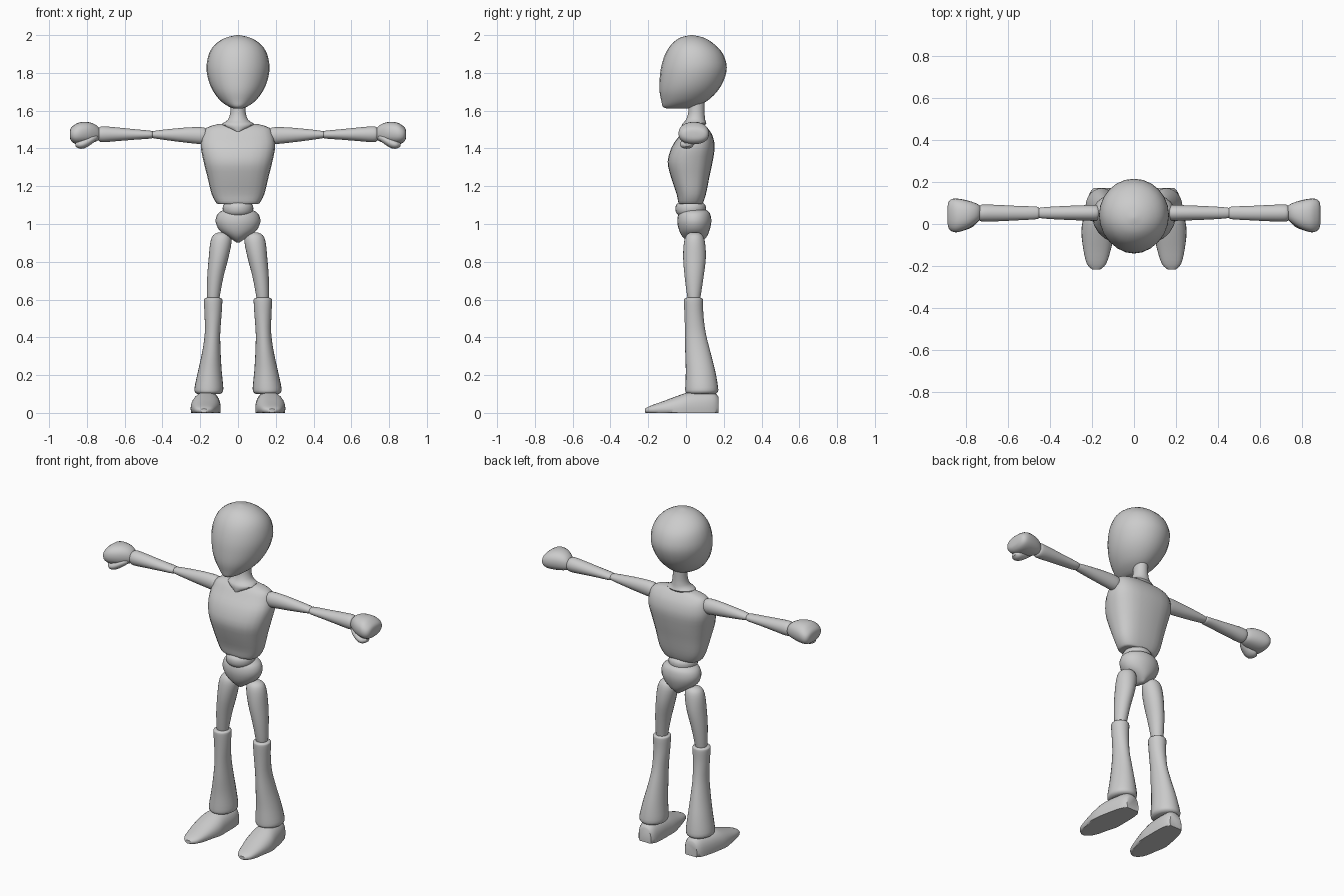
import bpy, bmesh, math
from mathutils import Vector


def spline(rings, steps=3):
    """Smoothly interpolate the cross-section parameters."""
    out = []
    last = len(rings) - 1
    for i in range(last):
        p0, p1, p2, p3 = (rings[min(max(i + k, 0), last)] for k in (-1, 0, 1, 2))
        for s in range(steps):
            t = s / steps
            out.append([0.5 * (2 * b + (c - a) * t + (2 * a - 5 * b + 4 * c - d) * t * t
                               + (3 * b - a - 3 * c + d) * t ** 3)
                        for a, b, c, d in zip(p0, p1, p2, p3)])
    return out + [list(rings[-1])]


def loft(name, axis, rings, power=2.0, mirror=False, floor=None, sides=24):
    """rings: (position on axis, centre u, centre v, radius u, radius v)."""
    bm = bmesh.new()
    loops = []
    for t, cu, cv, ru, rv in spline(rings):
        loop = []
        for k in range(sides):
            a = 2 * math.pi * k / sides
            c, s = math.cos(a), math.sin(a)
            u = cu + ru * math.copysign(abs(c) ** (2 / power), c)
            v = cv + rv * math.copysign(abs(s) ** (2 / power), s)
            if floor is not None:
                v = max(v, floor)
            co = {'x': (t, u, v), 'y': (u, t, v), 'z': (u, v, t)}[axis]
            loop.append(bm.verts.new(Vector(co)))
        loops.append(loop)
    for a, b in zip(loops, loops[1:]):
        for k in range(sides):
            n = (k + 1) % sides
            bm.faces.new((a[k], a[n], b[n], b[k]))
    bm.faces.new(loops[0])
    bm.faces.new(loops[-1])
    bmesh.ops.recalc_face_normals(bm, faces=bm.faces)
    me = bpy.data.meshes.new(name)
    bm.to_mesh(me)
    bm.free()
    ob = bpy.data.objects.new(name, me)
    bpy.context.collection.objects.link(ob)
    if mirror:
        ob.modifiers.new("mirror", 'MIRROR').use_mirror_merge = False
    bpy.ops.object.select_all(action='DESELECT')
    ob.select_set(True)
    bpy.context.view_layer.objects.active = ob
    bpy.ops.object.shade_smooth_by_angle(angle=math.radians(45))
    return ob


# Head: flat face, rounded back, narrow chin
loft("head", 'z', [
    (1.612, 0, -.045, .025, .06), (1.622, 0, -.035, .05, .088),
    (1.65, 0, -.01, .09, .12), (1.70, 0, .012, .13, .152),
    (1.76, 0, .03, .156, .17), (1.83, 0, .042, .167, .174),
    (1.90, 0, .043, .154, .153), (1.95, 0, .037, .122, .115),
    (1.985, 0, .032, .068, .066), (2.0, 0, .03, .006, .006)])

# Neck with flared collar
loft("neck", 'z', [
    (1.49, 0, .0, .015, .022), (1.525, 0, .04, .085, .062),
    (1.55, 0, .05, .055, .052), (1.59, 0, .055, .041, .043),
    (1.66, 0, .055, .04, .043)])

# Chest tapering to the waist
loft("torso", 'z', [
    (1.105, 0, .025, .10, .055), (1.112, 0, .025, .115, .065),
    (1.16, 0, .028, .14, .078), (1.25, 0, .022, .162, .102),
    (1.33, 0, .022, .182, .119), (1.41, 0, .039, .197, .113),
    (1.47, 0, .053, .188, .086), (1.51, 0, .055, .165, .058),
    (1.53, 0, .058, .10, .035)], power=2.6)

# Waist joint and pelvis
loft("waist", 'z', [
    (1.035, 0, .025, .05, .05), (1.055, 0, .025, .074, .074),
    (1.08, 0, .025, .081, .081), (1.105, 0, .025, .074, .074),
    (1.13, 0, .025, .04, .04)])
loft("pelvis", 'z', [
    (.902, 0, .05, .008, .03), (.93, 0, .046, .05, .062),
    (.965, 0, .044, .097, .08), (1.01, 0, .044, .118, .09),
    (1.05, 0, .044, .11, .085), (1.07, 0, .044, .085, .07),
    (1.075, 0, .044, .06, .05)])

# Legs
loft("thigh", 'z', [
    (.59, .13, .043, .03, .03), (.62, .13, .042, .034, .036),
    (.72, .12, .043, .043, .05), (.82, .103, .045, .052, .06),
    (.90, .091, .045, .056, .056), (.94, .087, .045, .045, .043),
    (.955, .085, .045, .02, .02)], mirror=True)
loft("shin", 'z', [
    (.10, .155, .083, .06, .072), (.11, .155, .083, .073, .085),
    (.135, .154, .083, .076, .087), (.22, .149, .077, .063, .078),
    (.32, .141, .063, .049, .067), (.42, .135, .05, .041, .055),
    (.52, .132, .042, .045, .05), (.59, .132, .04, .049, .051),
    (.605, .132, .04, .046, .048), (.61, .132, .04, .034, .036)], mirror=True)
loft("foot", 'y', [
    (-.218, .18, .012, .018, .01), (-.19, .179, .015, .046, .022),
    (-.12, .176, .02, .066, .042), (-.04, .172, .022, .079, .07),
    (.02, .168, .025, .076, .085), (.10, .16, .025, .067, .087),
    (.15, .155, .025, .055, .082), (.172, .153, .025, .04, .06)],
    power=2.3, mirror=True, floor=0)

# Arms
loft("upper_arm", 'x', [
    (.165, .053, 1.467, .025, .028), (.18, .053, 1.467, .037, .044),
    (.25, .053, 1.47, .036, .042), (.35, .053, 1.472, .032, .032),
    (.43, .053, 1.473, .027, .022), (.46, .053, 1.473, .022, .016)], mirror=True)
loft("forearm", 'x', [
    (.452, .053, 1.473, .022, .016), (.465, .053, 1.473, .03, .021),
    (.55, .052, 1.474, .034, .028), (.65, .052, 1.475, .039, .037),
    (.715, .052, 1.475, .041, .042), (.735, .052, 1.475, .036, .036),
    (.74, .052, 1.475, .02, .02)], mirror=True)

# Fists with a folded thumb
loft("hand", 'x', [
    (.73, .055, 1.475, .028, .025), (.75, .052, 1.48, .045, .043),
    (.79, .045, 1.483, .066, .056), (.84, .041, 1.48, .08, .058),
    (.87, .042, 1.475, .077, .047), (.886, .043, 1.475, .06, .03),
    (.89, .043, 1.475, .03, .012)], power=2.3, mirror=True)
loft("thumb", 'x', [
    (.745, .02, 1.458, .01, .01), (.77, .01, 1.447, .024, .02),
    (.81, .004, 1.427, .034, .025), (.84, .004, 1.42, .034, .021),
    (.86, .006, 1.42, .015, .01)], mirror=True)
